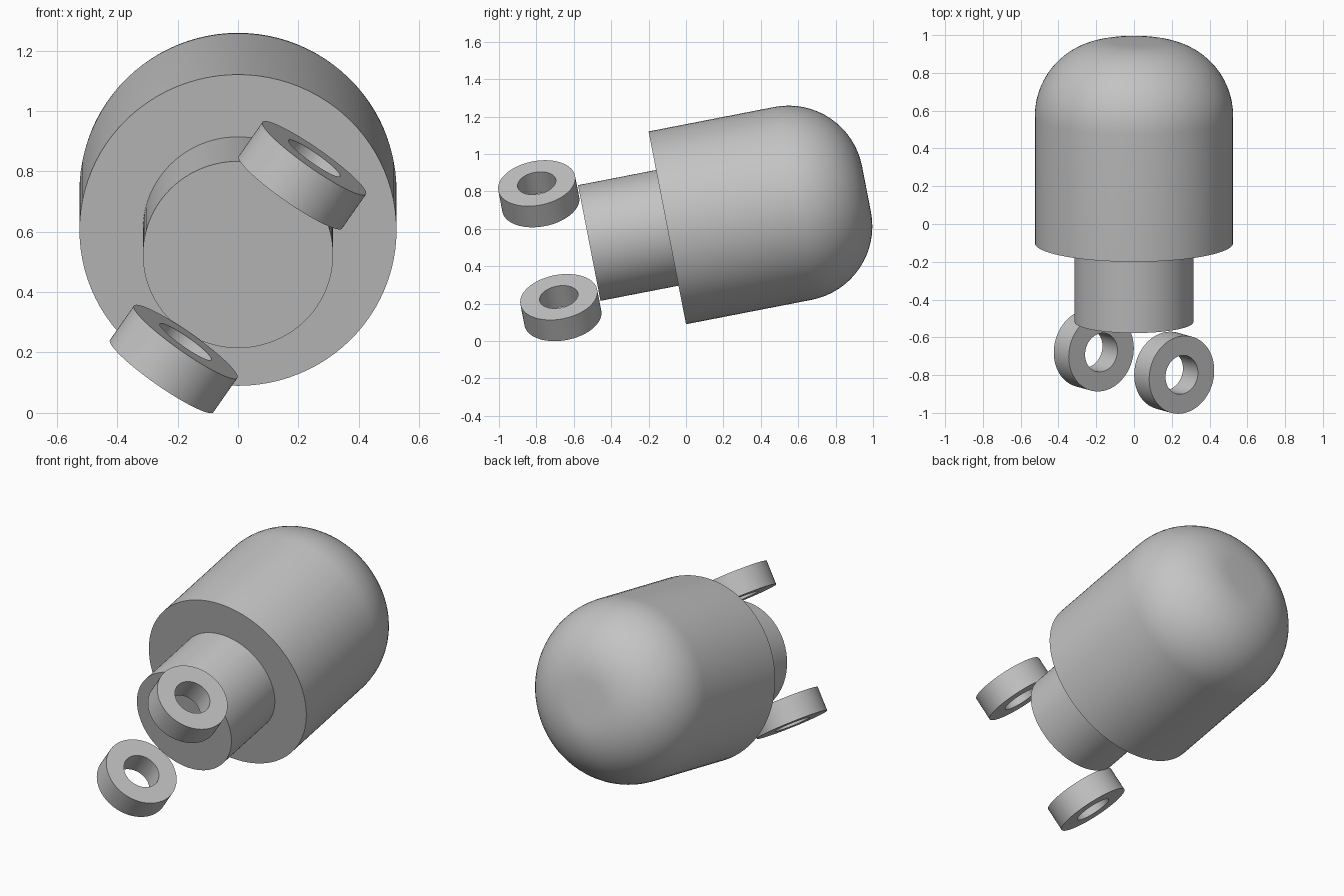
import bpy
import bmesh
from math import cos, sin, pi, radians
from mathutils import Matrix, Vector

cube = bpy.data.objects.get("Cube")
if cube:
    bpy.data.objects.remove(cube, do_unlink=True)

grey = bpy.data.materials.new("plain_grey")
grey.use_nodes = True
colour = (0.55, 0.55, 0.55, 1)
grey.diffuse_color = colour
grey.node_tree.nodes["Principled BSDF"].inputs["Base Color"].default_value = colour


def lathe(name, profile, matrix, closed=False, sides=96):
    """Revolve a (radius, height) profile round local z."""
    bm = bmesh.new()
    verts = [bm.verts.new((r, 0, h)) for r, h in profile]
    edges = [bm.edges.new(pair) for pair in zip(verts, verts[1:])]
    if closed:
        edges.append(bm.edges.new((verts[-1], verts[0])))
    bmesh.ops.spin(bm, geom=verts + edges, axis=(0, 0, 1), cent=(0, 0, 0),
                   angle=2 * pi, steps=sides)
    bmesh.ops.remove_doubles(bm, verts=bm.verts[:], dist=1e-5)
    bmesh.ops.recalc_face_normals(bm, faces=bm.faces[:])
    mesh = bpy.data.meshes.new(name)
    bm.to_mesh(mesh)
    bm.free()
    mesh.materials.append(grey)
    obj = bpy.data.objects.new(name, mesh)
    bpy.context.collection.objects.link(obj)
    obj.matrix_world = matrix
    bpy.ops.object.select_all(action='DESELECT')
    obj.select_set(True)
    bpy.context.view_layer.objects.active = obj
    bpy.ops.object.shade_smooth_by_angle(angle=radians(30))
    return obj


# Tilted main axis, starting at the centre of the body's front face
frame = Matrix.Translation((0, -0.1, 0.605)) @ Matrix.Rotation(radians(-79), 4, 'X')

# Body with a generously rounded back edge
radius, length, fillet = 0.525, 1.085, 0.4
arc = [(radius - fillet + fillet * cos(i * pi / 32),
        length - fillet + fillet * sin(i * pi / 32)) for i in range(17)]
lathe("domed_body", [(0, 0), (radius, 0)] + arc + [(0, length)], frame)

# Neck in front of the body
lathe("neck", [(0, 0.02), (0.315, 0.02), (0.315, -0.425), (0, -0.425)], frame)

# Pair of rings sharing one slanted axle in front of the neck
axle = Vector((cos(radians(55.5)), -sin(radians(55.5)), 0))
turn = axle.to_track_quat('Z', 'Y').to_matrix().to_4x4()
ring = [(0.104, -0.07), (0.209, -0.07), (0.209, 0.07), (0.104, 0.07)]
for name, side in (("upper_left_ring", 1), ("lower_right_ring", -1)):
    centre = axle * 0.376 * side + Vector((0, 0, -0.64))
    lathe(name, ring, frame @ Matrix.Translation(centre) @ turn, closed=True)
